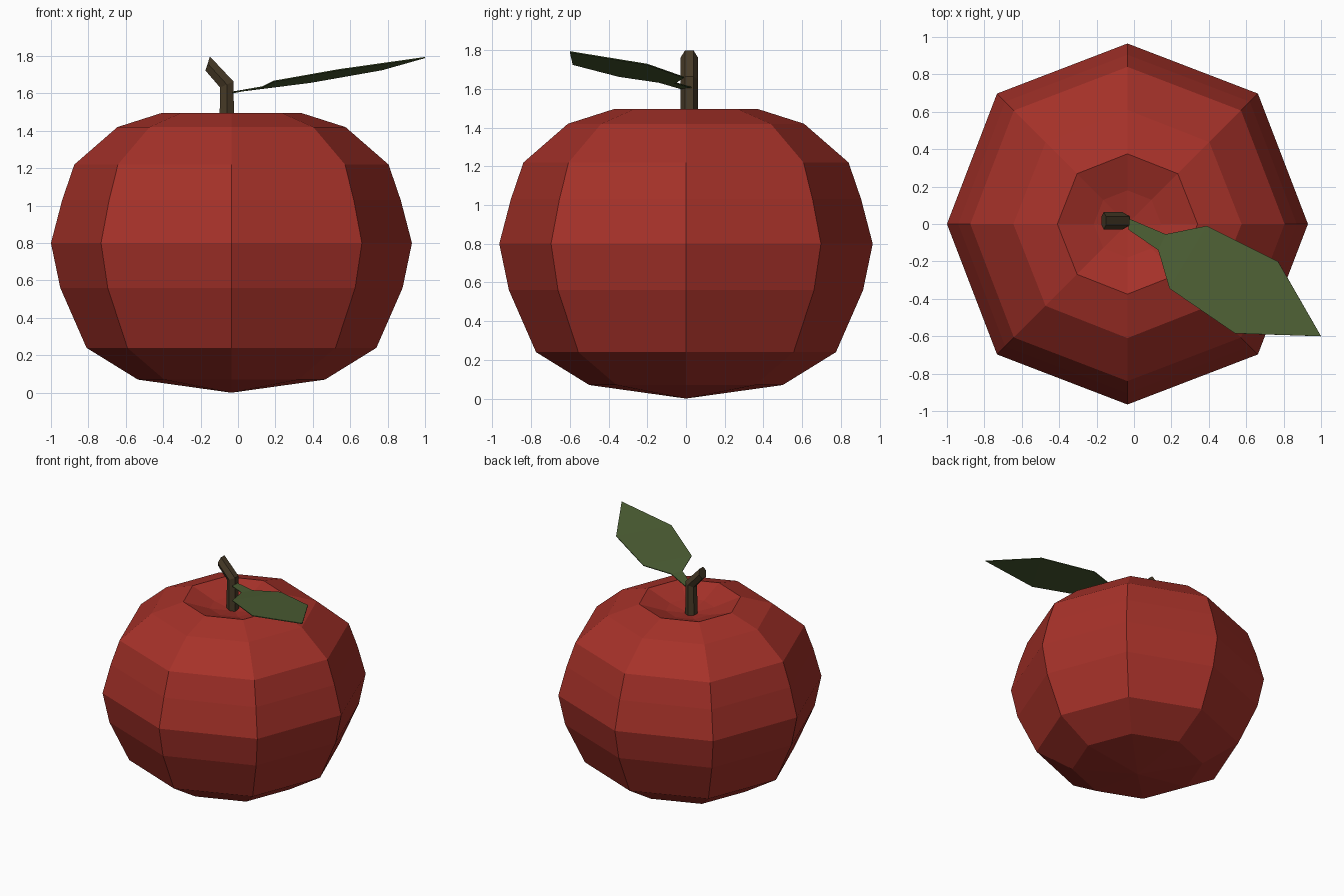
import bpy, bmesh, math
from mathutils import Vector

if "Cube" in bpy.data.objects:
    bpy.data.objects.remove(bpy.data.objects["Cube"])


def material(name, rgb):
    m = bpy.data.materials.new(name)
    m.diffuse_color = (*rgb, 1)
    m.use_nodes = True
    m.node_tree.nodes["Principled BSDF"].inputs["Base Color"].default_value = m.diffuse_color
    return m


def finish(bm, name, mat):
    bmesh.ops.recalc_face_normals(bm, faces=bm.faces)
    me = bpy.data.meshes.new(name)
    bm.to_mesh(me)
    bm.free()
    me.materials.append(mat)
    ob = bpy.data.objects.new(name, me)
    bpy.context.collection.objects.link(ob)
    return ob


def bridge(bm, rings):
    """Join successive vertex rings of equal length with quads."""
    for a, b in zip(rings, rings[1:]):
        n = len(a)
        for i in range(n):
            j = (i + 1) % n
            bm.faces.new((a[i], a[j], b[j], b[i]))


red = material("apple red", (0.38, 0.031, 0.022))
brown = material("stem brown", (0.065, 0.044, 0.021))
green = material("leaf green", (0.072, 0.112, 0.034))

# Fruit: eight-sided lathe with a dimple at the top, diagonals slightly fuller
CX = -0.035
profile = [(0.50, 0.07), (0.775, 0.24), (0.915, 0.56), (0.965, 0.80),
           (0.905, 1.03), (0.84, 1.22), (0.61, 1.42), (0.375, 1.495),
           (0.18, 1.425)]
bm = bmesh.new()
rings = []
for r, z in profile:
    ring = []
    for i in range(8):
        a = i * math.pi / 4
        full = 1.022 if i % 2 and r > 0.8 else (1.015 if i % 2 else 1)
        ring.append(bm.verts.new((CX + r * full * math.cos(a),
                                  r * full * math.sin(a), z)))
    rings.append(ring)
bridge(bm, rings)
for ring, z in ((rings[0], 0.0), (rings[-1], 1.39)):
    pole = bm.verts.new((CX, 0, z))
    for i in range(8):
        bm.faces.new((ring[i], ring[(i + 1) % 8], pole))
finish(bm, "apple_body", red)

# Stem: bent hexagonal tube; each ring has a centre and a width direction
bm = bmesh.new()
rings = []
for x, z, u in ((-0.06, 1.37, (1, 0, 0)),
                (-0.06, 1.648, (0.9, 0, 0.4)),
                (-0.162, 1.76, (0.3, 0, 0.95))):
    u = Vector(u)
    c = Vector((x, 0.017, z))
    rings.append([bm.verts.new(c + 0.046 * (math.sin(k * math.pi / 3) * u
                  + math.cos(k * math.pi / 3) * Vector((0, 1, 0))))
                  for k in range(6)])
bridge(bm, rings)
bm.faces.new(rings[0])
bm.faces.new(rings[-1])
finish(bm, "stem", brown)

# Leaf: paired edge points from stalk to tip
pairs = [((-0.03, 0.03, 1.607), (-0.03, -0.03, 1.603)),
         ((0.17, -0.055, 1.632), (0.13, -0.14, 1.635)),
         ((0.39, -0.01, 1.66), (0.19, -0.345, 1.665)),
         ((0.77, -0.20, 1.727), (0.54, -0.585, 1.727))]
bm = bmesh.new()
rows = [[bm.verts.new(p) for p in pair] for pair in pairs]
tip = bm.verts.new((1.0, -0.60, 1.792))
for (a, b), (c, d) in zip(rows, rows[1:]):
    bm.faces.new((a, b, d, c))
bm.faces.new((*rows[-1], tip))
leaf = finish(bm, "leaf", green)
mod = leaf.modifiers.new("thickness", 'SOLIDIFY')
mod.thickness = 0.006
mod.offset = 0
